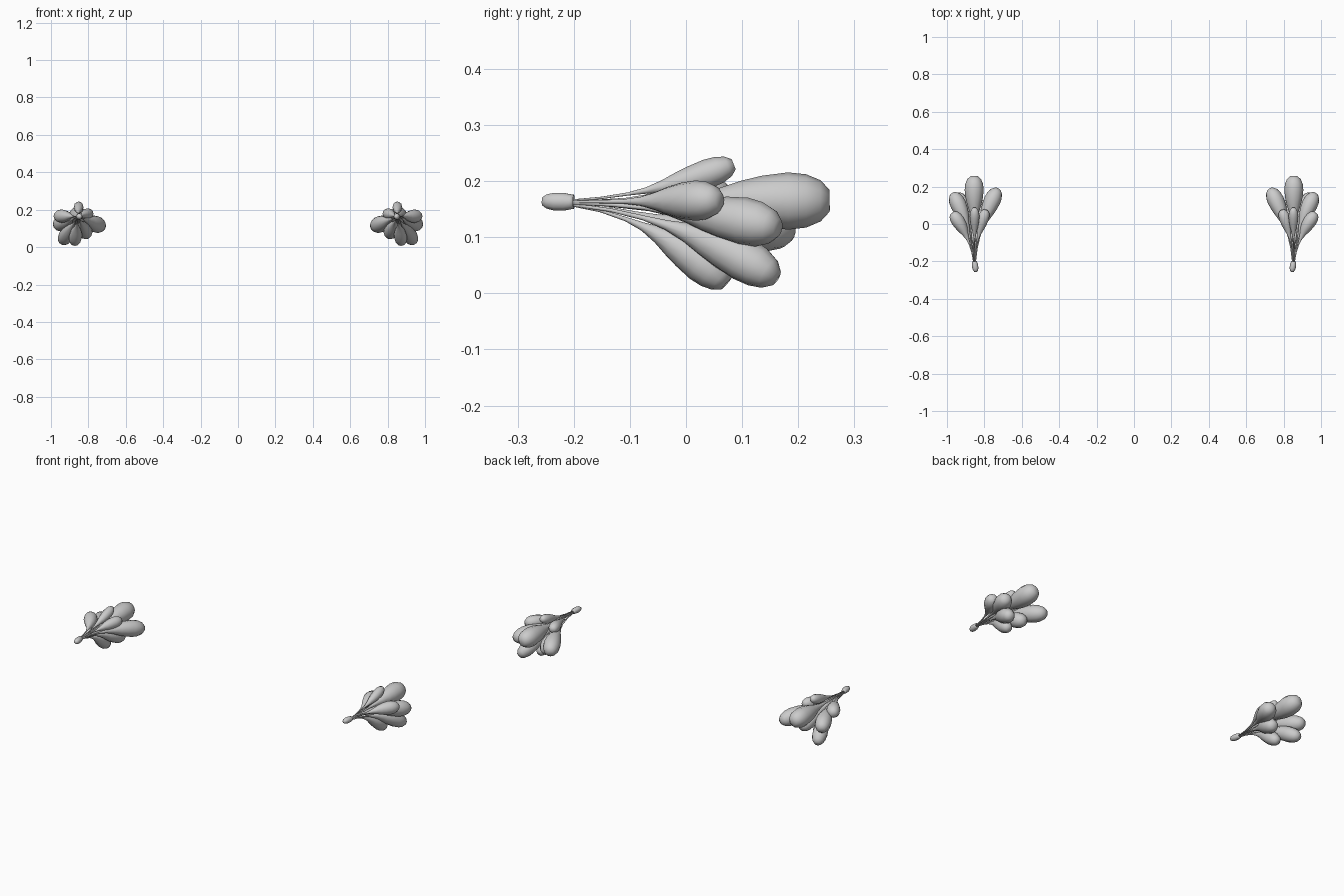
import bpy, bmesh, math
from mathutils import Vector

if "Cube" in bpy.data.objects:
    bpy.data.objects.remove(bpy.data.objects["Cube"])

# (fraction along path, fraction of full radius) for a stem swelling to a bulb
BULB = [(0, .07), (.2, .08), (.36, .11), (.47, .22), (.57, .45), (.66, .72),
        (.74, .89), (.84, 1), (.91, .93), (.965, .72), (1, .38)]
KNOB = [(0, .45), (.15, .8), (.4, 1), (.7, 1), (.9, .85), (1, .8)]


def loft(name, p0, p1, p2, profile, radius, sides=12):
    """Sweep a round section of varying radius along a quadratic curve."""
    p0, p1, p2 = Vector(p0), Vector(p1), Vector(p2)
    bm = bmesh.new()
    rings = []
    for t, r in profile:
        c = p0 * (1 - t) ** 2 + p1 * 2 * t * (1 - t) + p2 * t * t
        d = ((p1 - p0) * (1 - t) + (p2 - p1) * t).normalized()
        u = d.cross(Vector((0, 0, 1))).normalized()
        v = u.cross(d)
        rings.append([bm.verts.new(c + (u * math.cos(a) + v * math.sin(a)) * r * radius)
                      for a in (2 * math.pi * i / sides for i in range(sides))])
    for a, b in zip(rings, rings[1:]):
        for i in range(sides):
            j = (i + 1) % sides
            bm.faces.new((a[i], a[j], b[j], b[i]))
    bm.faces.new(rings[0][::-1])
    bm.faces.new(rings[-1])
    bmesh.ops.recalc_face_normals(bm, faces=bm.faces[:])
    for f in bm.faces:
        f.smooth = True
    me = bpy.data.meshes.new(name)
    bm.to_mesh(me)
    bm.free()
    ob = bpy.data.objects.new(name, me)
    bpy.context.collection.objects.link(ob)
    return ob


# bulbs: tip position and radius, right-hand cluster
bulbs = {
    "centre": ((.855, .256, .165), .051),
    "inner_long": ((.727, .187, .108), .045),
    "outer_long": ((.969, .164, .116), .043),
    "outer_short": ((.972, .060, .166), .036),
    "top": ((.852, .085, .230), .026),
    "low_outer": ((.940, .160, .027), .040),
    "low_middle": ((.875, .072, .017), .035),
    "low_inner": ((.808, .120, .062), .040),
    "inner_short": ((.790, .075, .182), .030),
}
root = Vector((.853, -.205, .163))

for side, s in (("right", 1), ("left", -1)):
    def m(p):
        return (p[0] * s, p[1], p[2])
    # bulbs on slender stems splaying from one point
    for name, (tip, r) in bulbs.items():
        tip = Vector(tip)
        mid = root.lerp(tip, .15)
        mid.y = (root.y + tip.y) / 2
        start = root.lerp(tip, .03)
        start.y = root.y - .005
        loft(f"{side}_{name}_bulb", m(start), m(mid), m(tip), BULB, r)
    # knob gathering the stems
    loft(f"{side}_knob", m((.845, -.256, .164)), m((.849, -.23, .163)),
         m((.853, -.2, .163)), KNOB, .0165, 10)
